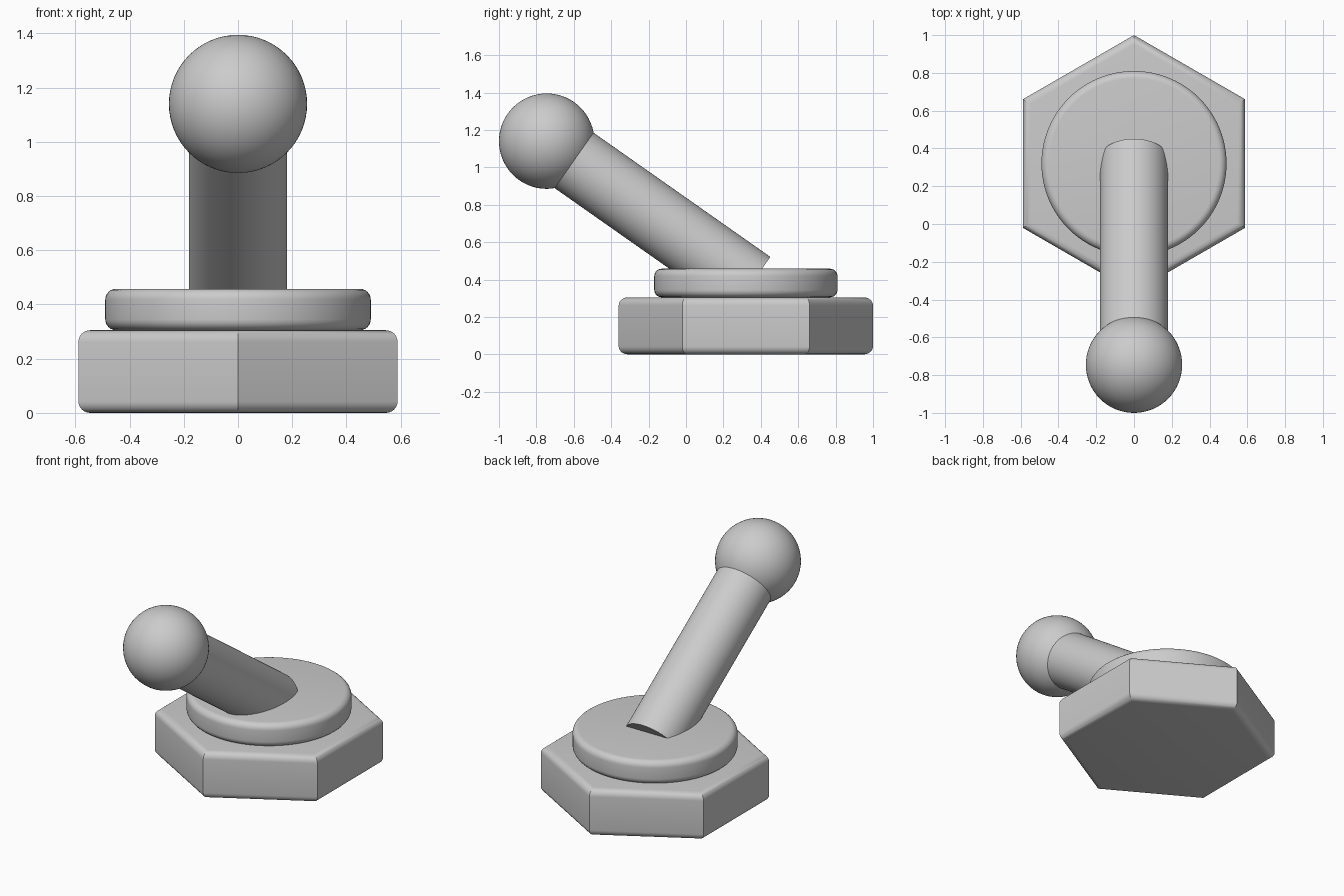
import bpy, bmesh, math
from mathutils import Vector

if "Cube" in bpy.data.objects:
    bpy.data.objects.remove(bpy.data.objects["Cube"])

CENTRE_Y = 0.32
BALL = Vector((0, -0.745, 1.14))
STEM_END = Vector((0, 0.347, 0.373))

metal = bpy.data.materials.new("light_grey_metal")
metal.diffuse_color = (0.6, 0.6, 0.6, 1)
metal.use_nodes = True
metal.node_tree.nodes["Principled BSDF"].inputs["Base Color"].default_value = metal.diffuse_color


def finish(obj):
    obj.data.materials.append(metal)
    bpy.ops.object.select_all(action='DESELECT')
    obj.select_set(True)
    bpy.context.view_layer.objects.active = obj
    bpy.ops.object.shade_smooth_by_angle(angle=math.radians(30))


def rounded_prism(name, sides, radius, z0, z1, bevel, steps=6):
    """Upright prism with its first corner on +y and rounded top and bottom rims."""
    arc = [math.pi / 2 * i / steps for i in range(steps + 1)]
    low = [(bevel * (1 - math.sin(a)), z0 + bevel * (1 - math.cos(a))) for a in arc]
    profile = low + [(d, z0 + z1 - z) for d, z in reversed(low)]
    bm = bmesh.new()
    rings = []
    for inset, z in profile:
        r = radius - inset / math.cos(math.pi / sides)
        rings.append([bm.verts.new((r * math.sin(2 * math.pi * k / sides),
                                    CENTRE_Y + r * math.cos(2 * math.pi * k / sides), z))
                      for k in range(sides)])
    for a, b in zip(rings, rings[1:]):
        for k in range(sides):
            n = (k + 1) % sides
            bm.faces.new((a[k], a[n], b[n], b[k]))
    bm.faces.new(rings[0])
    bm.faces.new(rings[-1])
    bmesh.ops.recalc_face_normals(bm, faces=bm.faces)
    mesh = bpy.data.meshes.new(name)
    bm.to_mesh(mesh)
    bm.free()
    obj = bpy.data.objects.new(name, mesh)
    bpy.context.collection.objects.link(obj)
    finish(obj)


# Hexagonal base and round collar
rounded_prism("hex_base", 6, 0.68, 0.0, 0.305, 0.043)
rounded_prism("round_collar", 96, 0.49, 0.305, 0.458, 0.04)

# Slanted stem, from inside the collar to inside the ball
top = BALL + (STEM_END - BALL).normalized() * 0.1
axis = top - STEM_END
bpy.ops.mesh.primitive_cylinder_add(vertices=64, radius=0.181, depth=axis.length,
                                    location=(top + STEM_END) / 2,
                                    rotation=axis.to_track_quat('Z', 'Y').to_euler())
stem = bpy.context.object
stem.name = "slanted_stem"
finish(stem)

# Ball on the end of the stem
bpy.ops.mesh.primitive_uv_sphere_add(segments=64, ring_count=32, radius=0.255, location=BALL)
ball = bpy.context.object
ball.name = "ball_end"
finish(ball)
